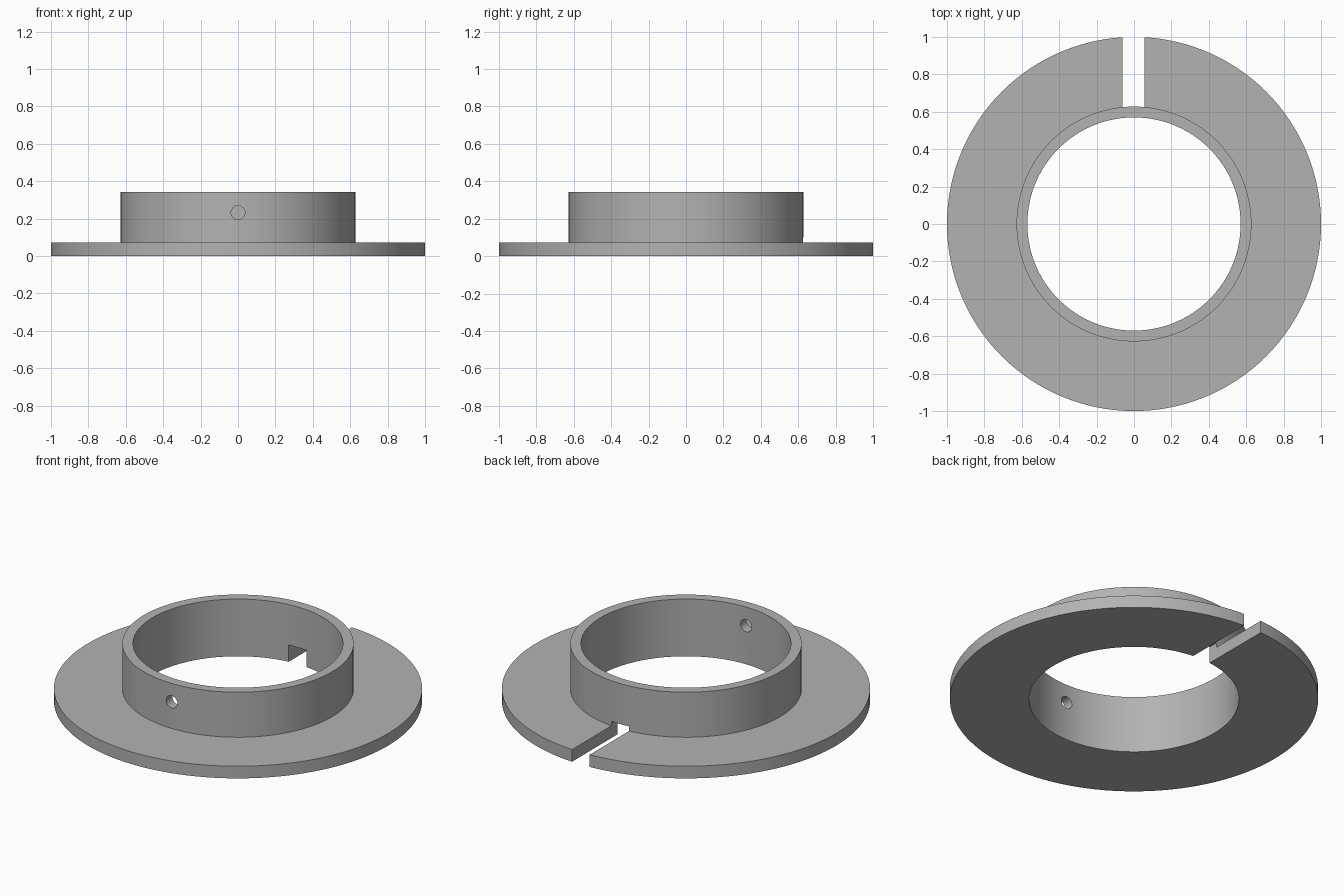
import bpy
import bmesh
from math import pi, radians
from mathutils import Matrix

cube = bpy.data.objects.get("Cube")
if cube:
    bpy.data.objects.remove(cube, do_unlink=True)

SEGMENTS = 128
BORE, COLLAR, FLANGE = 0.57, 0.628, 1.0      # radii
FLANGE_TOP, COLLAR_TOP = 0.073, 0.343        # heights

grey = bpy.data.materials.new("Grey")
grey.use_nodes = True
color = (0.45, 0.45, 0.45, 1)
grey.diffuse_color = color
grey.node_tree.nodes["Principled BSDF"].inputs["Base Color"].default_value = color


def make_object(name, bm):
    bmesh.ops.recalc_face_normals(bm, faces=bm.faces)
    mesh = bpy.data.meshes.new(name)
    bm.to_mesh(mesh)
    bm.free()
    mesh.materials.append(grey)
    obj = bpy.data.objects.new(name, mesh)
    bpy.context.collection.objects.link(obj)
    return obj


# Flanged collar: an L-shaped section spun around z
profile = [(BORE, 0), (FLANGE, 0), (FLANGE, FLANGE_TOP),
           (COLLAR, FLANGE_TOP), (COLLAR, COLLAR_TOP), (BORE, COLLAR_TOP)]
bm = bmesh.new()
verts = [bm.verts.new((r, 0, z)) for r, z in profile]
edges = [bm.edges.new((v, verts[(i + 1) % len(verts)])) for i, v in enumerate(verts)]
bmesh.ops.spin(bm, geom=verts + edges, axis=(0, 0, 1), cent=(0, 0, 0),
               angle=2 * pi, steps=SEGMENTS, use_duplicate=False)
bmesh.ops.remove_doubles(bm, verts=bm.verts, dist=1e-4)
collar = make_object("flanged_collar", bm)

# Slot cutter: through the back of the flange and the foot of the collar wall
bm = bmesh.new()
bmesh.ops.create_cube(bm, size=1, matrix=Matrix.Translation((-0.002, 0.8, 0))
                      @ Matrix.Diagonal((0.117, 0.8, 0.2, 1)))
slot = make_object("slot_cutter", bm)

# Screw hole cutter: through the front wall only
bm = bmesh.new()
bmesh.ops.create_cone(bm, cap_ends=True, segments=32, radius1=0.037, radius2=0.037,
                      depth=0.3, matrix=Matrix.Translation((0, -0.6, 0.232))
                      @ Matrix.Rotation(pi / 2, 4, 'X'))
hole = make_object("screw_hole_cutter", bm)

bpy.ops.object.select_all(action='DESELECT')
collar.select_set(True)
bpy.context.view_layer.objects.active = collar
for cutter in (slot, hole):
    cut = collar.modifiers.new(cutter.name, 'BOOLEAN')
    cut.operation = 'DIFFERENCE'
    cut.solver = 'EXACT'
    cut.object = cutter
    bpy.ops.object.modifier_apply(modifier=cut.name)
    bpy.data.objects.remove(cutter, do_unlink=True)

bpy.ops.object.shade_smooth_by_angle(angle=radians(30))
